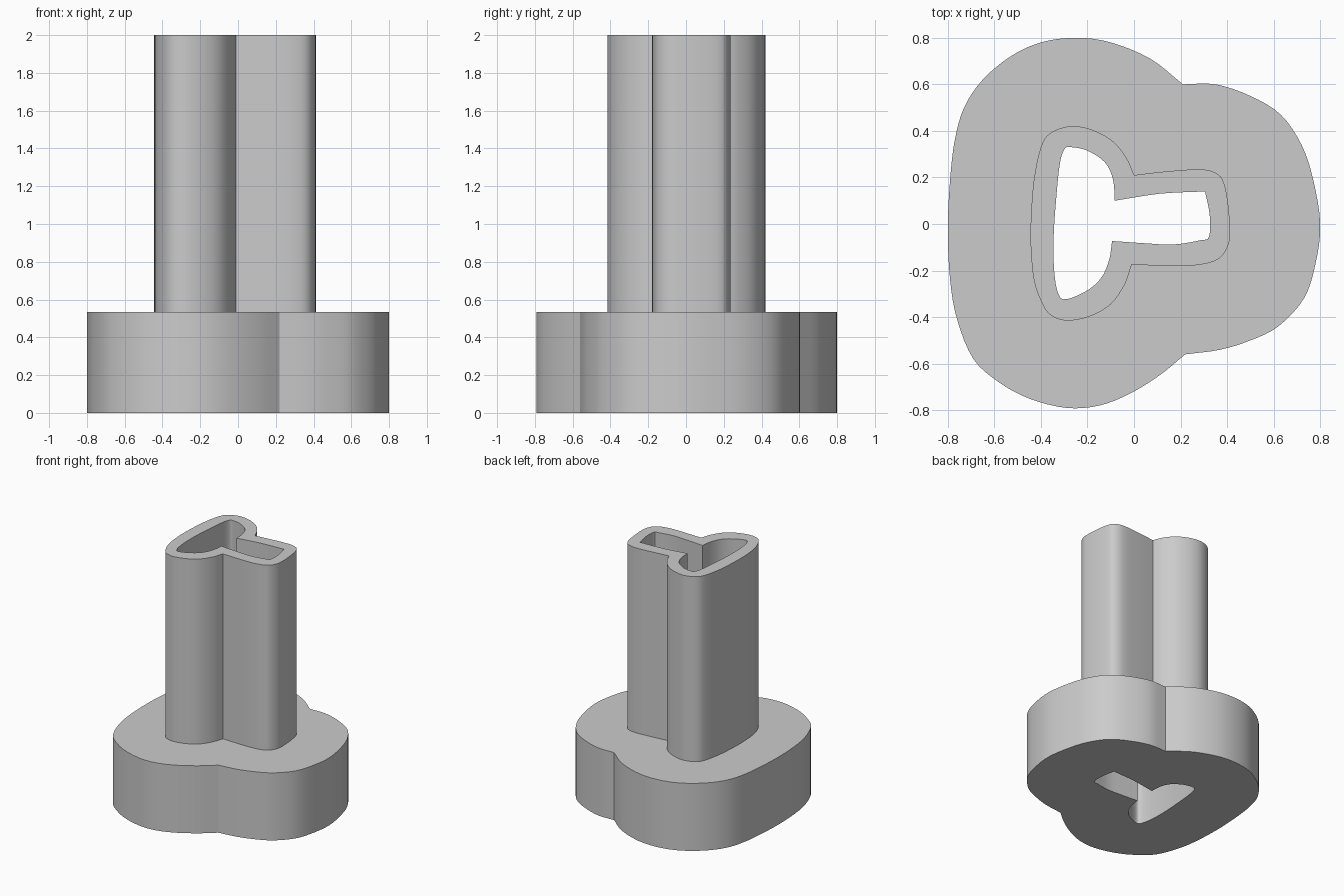
import bpy
import bmesh
import math
from mathutils import Vector

default_cube = bpy.data.objects.get("Cube")
if default_cube:
    bpy.data.objects.remove(default_cube, do_unlink=True)

BASE_TOP = 0.535
COLUMN_TOP = 2.0
STEPS = 4

# Outlines in hundredths; every run starts at a sharp corner
FLANGE = [
    [(21, 60), (35, 60), (50, 55), (63, 47), (72, 34), (77, 19), (80, 0),
     (78, -17), (73, -32), (62, -44), (50, -50), (37, -54)],
    [(22, -56), (11, -65), (-2, -73), (-15, -78), (-29, -79), (-45, -75),
     (-58, -68), (-69, -58), (-76, -41), (-79, -24), (-80, -2), (-79, 19),
     (-77, 36), (-73, 50), (-65, 62), (-53, 72), (-40, 78), (-25, 80),
     (-10, 78), (7, 71)],
]
COLUMN = [
    [(0, 21), (13, 22.5), (28, 23.5), (35, 22), (38.5, 18), (40.5, 8),
     (41.2, -3), (40.5, -9), (37, -14.5), (31, -17), (22, -18), (9, -17.8)],
    [(-1, -17.5), (-4, -26), (-10, -34.5), (-19, -39.7), (-29, -41.5),
     (-36, -39), (-40, -33), (-43, -24), (-44.3, -11), (-44.3, 2),
     (-43, 19), (-40, 33), (-36, 39), (-27.5, 42), (-18, 40.5),
     (-9, 35.5), (-3, 28)],
]
BORE = [
    [(-8.3, 10), (11, 13)],
    [(30.5, 14), (32.5, 4), (32.2, -5.5), (28.5, -7), (17, -8.8), (5, -8.3)],
    [(-9.4, -7.3), (-10.7, -15.5), (-14, -23), (-20, -28.5), (-29, -32.3),
     (-32.5, -30), (-34.3, -20), (-34.5, -5), (-33.5, 10), (-32, 25),
     (-30, 32), (-27, 33), (-20, 31.5), (-12.5, 26.5), (-9, 19)],
]


def smooth_outline(runs):
    """Spline through each run, keeping the corners between runs sharp."""
    result = []
    for i, run in enumerate(runs):
        pts = [Vector(p) / 100 for p in run + [runs[(i + 1) % len(runs)][0]]]
        pts = [2 * pts[0] - pts[1]] + pts + [2 * pts[-1] - pts[-2]]
        for a, b, c, d in zip(pts, pts[1:], pts[2:], pts[3:]):
            for s in range(STEPS):
                t = s / STEPS
                result.append(b + (c - a) * t / 2
                              + (2 * a - 5 * b + 4 * c - d) * t ** 2 / 2
                              + (3 * b - a - 3 * c + d) * t ** 3 / 2)
    return result


def add_loop(bm, outline, z):
    verts = [bm.verts.new((p.x, p.y, z)) for p in outline]
    edges = [bm.edges.new((v, verts[i - 1])) for i, v in enumerate(verts)]
    return verts, edges


def add_wall(bm, lower, upper):
    low, high = lower[0], upper[0]
    for i in range(len(low)):
        bm.faces.new((low[i - 1], low[i], high[i], high[i - 1]))


def add_ring(bm, outer, inner):
    bmesh.ops.triangle_fill(bm, use_beauty=True, use_dissolve=False,
                            edges=outer[1] + inner[1], normal=(0, 0, 1))


def finish(bm, name, material):
    bmesh.ops.recalc_face_normals(bm, faces=bm.faces[:])
    mesh = bpy.data.meshes.new(name)
    bm.to_mesh(mesh)
    bm.free()
    mesh.materials.append(material)
    obj = bpy.data.objects.new(name, mesh)
    bpy.context.collection.objects.link(obj)
    bpy.ops.object.select_all(action="DESELECT")
    obj.select_set(True)
    bpy.context.view_layer.objects.active = obj
    bpy.ops.object.shade_smooth_by_angle(angle=math.radians(30))


grey = bpy.data.materials.new("plain grey")
grey.use_nodes = True
colour = (0.6, 0.6, 0.6, 1)
grey.diffuse_color = colour
grey.node_tree.nodes["Principled BSDF"].inputs["Base Color"].default_value = colour

flange, column, bore = map(smooth_outline, (FLANGE, COLUMN, BORE))

# Wide base with the bore running through it
bm = bmesh.new()
outer_low, outer_high = add_loop(bm, flange, 0), add_loop(bm, flange, BASE_TOP)
bore_low, bore_high = add_loop(bm, bore, 0), add_loop(bm, bore, BASE_TOP)
column_foot = add_loop(bm, column, BASE_TOP)
add_wall(bm, outer_low, outer_high)
add_wall(bm, bore_low, bore_high)
add_ring(bm, outer_low, bore_low)
add_ring(bm, outer_high, column_foot)
finish(bm, "base", grey)

# Hollow column standing on the base
bm = bmesh.new()
outer_low, outer_high = add_loop(bm, column, BASE_TOP), add_loop(bm, column, COLUMN_TOP)
bore_low, bore_high = add_loop(bm, bore, BASE_TOP), add_loop(bm, bore, COLUMN_TOP)
add_wall(bm, outer_low, outer_high)
add_wall(bm, bore_low, bore_high)
add_ring(bm, outer_high, bore_high)
finish(bm, "hollow_column", grey)
